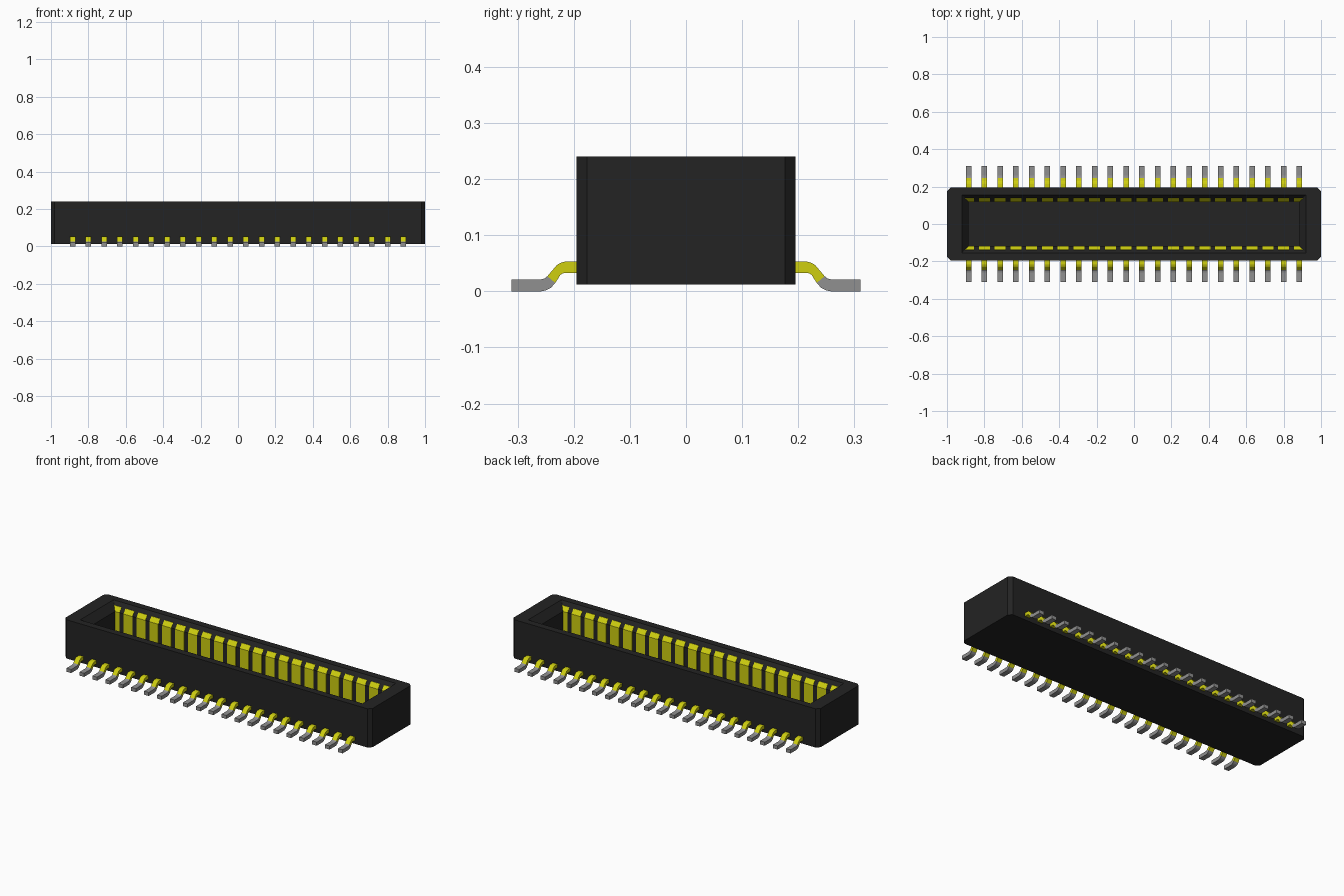
import bpy
import bmesh

cube = bpy.data.objects.get("Cube")
if cube:
    bpy.data.objects.remove(cube, do_unlink=True)


def material(name, rgb):
    m = bpy.data.materials.new(name)
    m.use_nodes = True
    m.diffuse_color = (*rgb, 1)
    bsdf = next(n for n in m.node_tree.nodes if n.type == "BSDF_PRINCIPLED")
    bsdf.inputs["Base Color"].default_value = (*rgb, 1)
    return m


BLACK = material("black plastic", (0.017, 0.017, 0.017))
YELLOW = material("yellow metal", (0.62, 0.62, 0.005))
GREY = material("grey solder", (0.28, 0.28, 0.28))

PINS = 22
PITCH = 0.0842


def finish(bm, name, mat):
    bmesh.ops.recalc_face_normals(bm, faces=bm.faces)
    mesh = bpy.data.meshes.new(name)
    bm.to_mesh(mesh)
    bm.free()
    mesh.materials.append(mat)
    obj = bpy.data.objects.new(name, mesh)
    bpy.context.collection.objects.link(obj)
    return obj


def ring(bm, hx, hy, z, cut):
    """Rectangle with cut corners."""
    pts = [(hx, -hy + cut), (hx, hy - cut), (hx - cut, hy), (-hx + cut, hy),
           (-hx, hy - cut), (-hx, -hy + cut), (-hx + cut, -hy), (hx - cut, -hy)]
    return [bm.verts.new((x, y, z)) for x, y in pts]


def pin_row(name, profile, width, side, mat):
    """Extrude a (y, z) profile along x once for every pin of a row."""
    bm = bmesh.new()
    for i in range(PINS):
        x = (i - (PINS - 1) / 2) * PITCH
        a, b = [[bm.verts.new((x + s * width / 2, side * y, z)) for y, z in profile]
                for s in (-1, 1)]
        bm.faces.new(a)
        bm.faces.new(b)
        for k in range(len(a)):
            j = (k + 1) % len(a)
            bm.faces.new((a[k], a[j], b[j], b[k]))
    return finish(bm, name, mat)


# Housing: chamfered outside, flat rim, sloped lead-in, straight cavity
bm = bmesh.new()
rings = [ring(bm, 1.0, 0.195, 0.012, 0.019),
         ring(bm, 1.0, 0.195, 0.24, 0.019),
         ring(bm, 0.92, 0.155, 0.24, 0.001),
         ring(bm, 0.884, 0.12, 0.195, 0.001),
         ring(bm, 0.884, 0.12, 0.05, 0.001)]
for lo, hi in zip(rings, rings[1:]):
    for k in range(8):
        j = (k + 1) % 8
        bm.faces.new((lo[k], lo[j], hi[j], hi[k]))
bm.faces.new(rings[0])
bm.faces.new(rings[-1])
finish(bm, "housing", BLACK)

# Profiles run outward from the middle of the connector
contact = [(0.118, 0.045), (0.118, 0.195), (0.137, 0.2195), (0.15, 0.2195), (0.15, 0.045)]
lead = [(0.18, 0.053), (0.215, 0.053), (0.223, 0.051), (0.230, 0.047), (0.236, 0.040),
        (0.247, 0.027), (0.233, 0.015), (0.224, 0.029), (0.220, 0.032), (0.214, 0.033),
        (0.18, 0.033)]
foot = [(0.247, 0.027), (0.252, 0.023), (0.260, 0.021), (0.311, 0.021), (0.311, 0.0),
        (0.258, 0.0), (0.249, 0.002), (0.241, 0.006), (0.233, 0.015)]

for label, side in (("front", -1), ("back", 1)):
    pin_row(label + "_contacts", contact, 0.058, side, YELLOW)
    pin_row(label + "_leads", lead, 0.03, side, YELLOW)
    pin_row(label + "_solder_feet", foot, 0.03, side, GREY)
